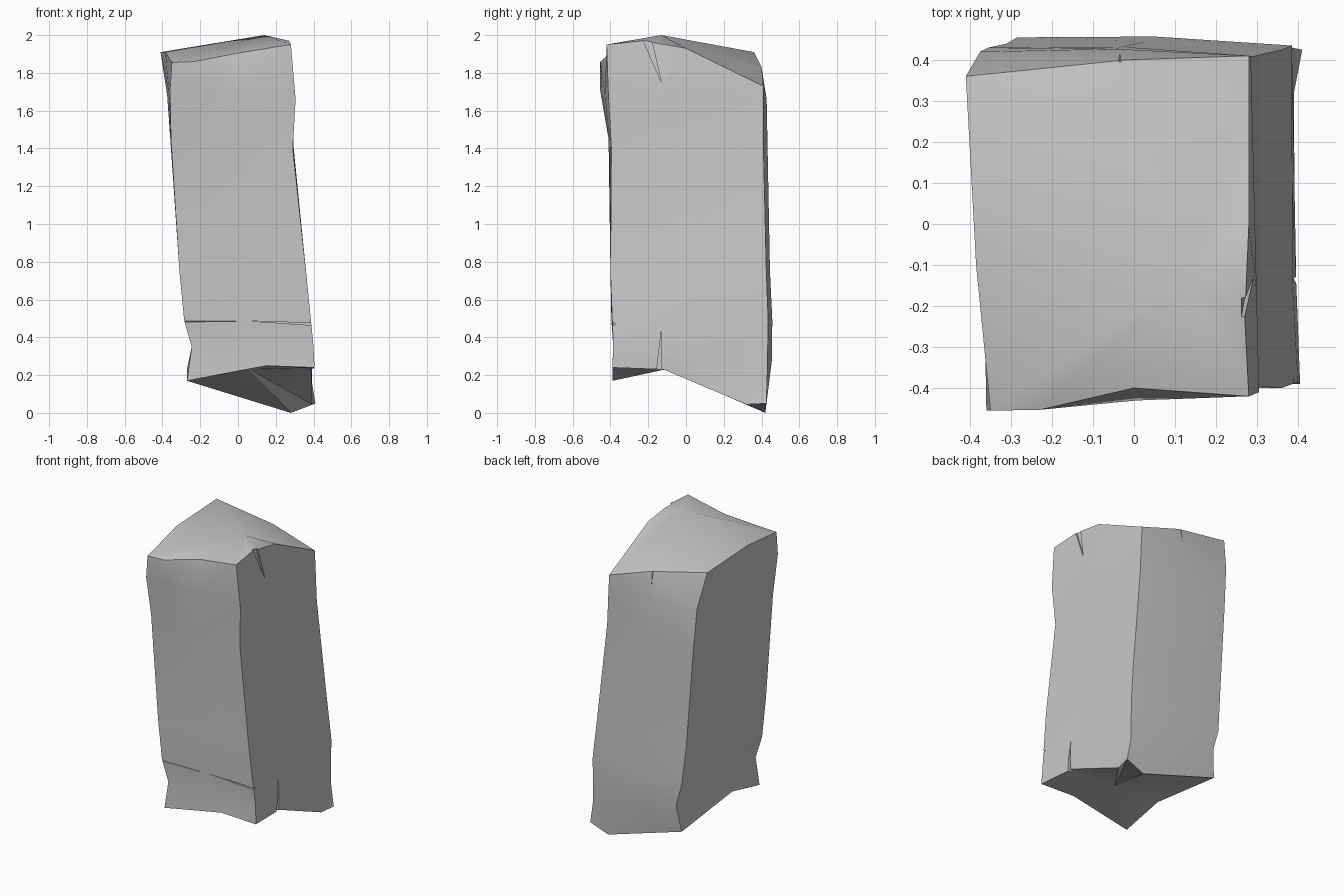
import bpy
import bmesh
from mathutils import Vector

default_cube = bpy.data.objects.get("Cube")
if default_cube:
    bpy.data.objects.remove(default_cube, do_unlink=True)

# One plain stone colour
stone = bpy.data.materials.new("stone grey")
stone.use_nodes = True
stone_colour = (0.57, 0.57, 0.57, 1.0)
stone.diffuse_color = stone_colour
stone.node_tree.nodes["Principled BSDF"].inputs["Base Color"].default_value = stone_colour


def make_object(name, bm):
    """Turn a bmesh into a linked object with outward normals."""
    bmesh.ops.recalc_face_normals(bm, faces=bm.faces[:])
    mesh = bpy.data.meshes.new(name)
    bm.to_mesh(mesh)
    bm.free()
    mesh.materials.append(stone)
    obj = bpy.data.objects.new(name, mesh)
    bpy.context.collection.objects.link(obj)
    return obj


def between_column(first, second, share, top, bottom, bulge=0):
    """Column part way between two corners, with its own top and bottom points."""
    offset = Vector((0, bulge, 0))
    between = [Vector(a).lerp(Vector(b), share) + offset for a, b in zip(first, second)]
    return [Vector(top)] + between[1:-1] + [Vector(bottom)]


# Corner edges of the pillar, each listed from the top down
front_right = [(-.35, -.455, 1.855), (-.36, -.455, 1.71), (-.355, -.41, 1.45), (-.31, -.4, .75),
               (-.285, -.395, .49), (-.245, -.385, .35), (-.27, -.39, .17)]
front_left = [(.28, -.42, 1.95), (.305, -.41, 1.66), (.29, -.395, 1.4), (.36, -.4, .75),
              (.387, -.39, .48), (.4, -.385, .35), (.405, -.39, .24)]
back_left = [(.28, .41, 1.73), (.285, .41, 1.64), (.295, .41, 1.4), (.36, .425, .75),
             (.385, .435, .49), (.385, .43, .2), (.41, .425, .05)]
back_right = [(-.41, .36, 1.91), (-.375, .42, 1.68), (-.355, .43, 1.4), (-.31, .44, .75),
              (-.285, .455, .49), (-.245, .455, .35), (-.27, .43, .17)]

# Columns around the pillar, with extra columns on every side
columns = [
    front_right,
    between_column(front_right, front_left, .2, (-.23, -.453, 1.86), (-.14, -.39, .195)),
    between_column(front_right, front_left, .55, (0, -.4, 1.905), (.15, -.39, .25)),
    front_left,
    between_column(front_left, back_left, .3, (.27, -.23, 1.97), (.39, -.12, .23)),
    between_column(front_left, back_left, .6, (.28, 0, 1.93), (.39, .32, .045)),
    back_left,
    between_column(back_left, back_right, .5, (-.02, .4, 1.83), (.28, .42, 0), .012),
    back_right,
    between_column(back_right, front_right, .6, (-.385, -.1, 1.91), (-.27, -.1, .235)),
]

# Skin the columns, then close the peak and the underside with fans
bm = bmesh.new()
grid = [[bm.verts.new(point) for point in column] for column in columns]
peak = bm.verts.new((.14, -.13, 2))
underside = bm.verts.new((.06, -.11, .23))
for index, column in enumerate(grid):
    following = grid[(index + 1) % len(grid)]
    for level in range(len(column) - 1):
        bm.faces.new((column[level], column[level + 1],
                      following[level + 1], following[level]))
    bm.faces.new((column[0], following[0], peak))
    bm.faces.new((column[-1], following[-1], underside))
bmesh.ops.triangulate(bm, faces=bm.faces[:])
pillar = make_object("stone_pillar", bm)


def carve_crack(name, outline, depth):
    """Cut a prism with the given outline out of the pillar."""
    bm = bmesh.new()
    face = bm.faces.new([bm.verts.new(point) for point in outline])
    pushed = bmesh.ops.extrude_face_region(bm, geom=[face])
    verts = [item for item in pushed["geom"] if isinstance(item, bmesh.types.BMVert)]
    bmesh.ops.translate(bm, verts=verts, vec=depth)
    cutter = make_object(name, bm)
    cutter.hide_render = True
    modifier = pillar.modifiers.new(name, "BOOLEAN")
    modifier.operation = "DIFFERENCE"
    modifier.solver = "EXACT"
    modifier.object = cutter
    bpy.ops.object.modifier_apply(modifier=name)
    bpy.data.objects.remove(cutter, do_unlink=True)


bpy.context.view_layer.objects.active = pillar
pillar.select_set(True)

# Cracks in the side and back rims, the foot and across the front
carve_crack("upper_crack", [(.255, -.26, 2.05), (.255, -.2, 2.05), (.28, -.13, 1.75)], (.2, 0, 0))
carve_crack("back_crack", [(-.04, .385, 2), (-.025, .385, 2), (-.035, .4, 1.74)], (0, .2, 0))
carve_crack("lower_crack", [(.375, -.17, .1), (.375, -.13, .1), (.375, -.13, .44)], (.2, 0, 0))
carve_crack("front_crack", [(-.4, -.5, .494), (-.4, -.5, .474), (-.4, -.375, .484)], (.39, 0, 0))
carve_crack("front_crack_end", [(.05, -.5, .487), (.5, -.5, .472), (.5, -.5, .457)], (0, .125, 0))

# Soft facets with crisp outer edges
bpy.ops.object.shade_smooth_by_angle(angle=0.6)
